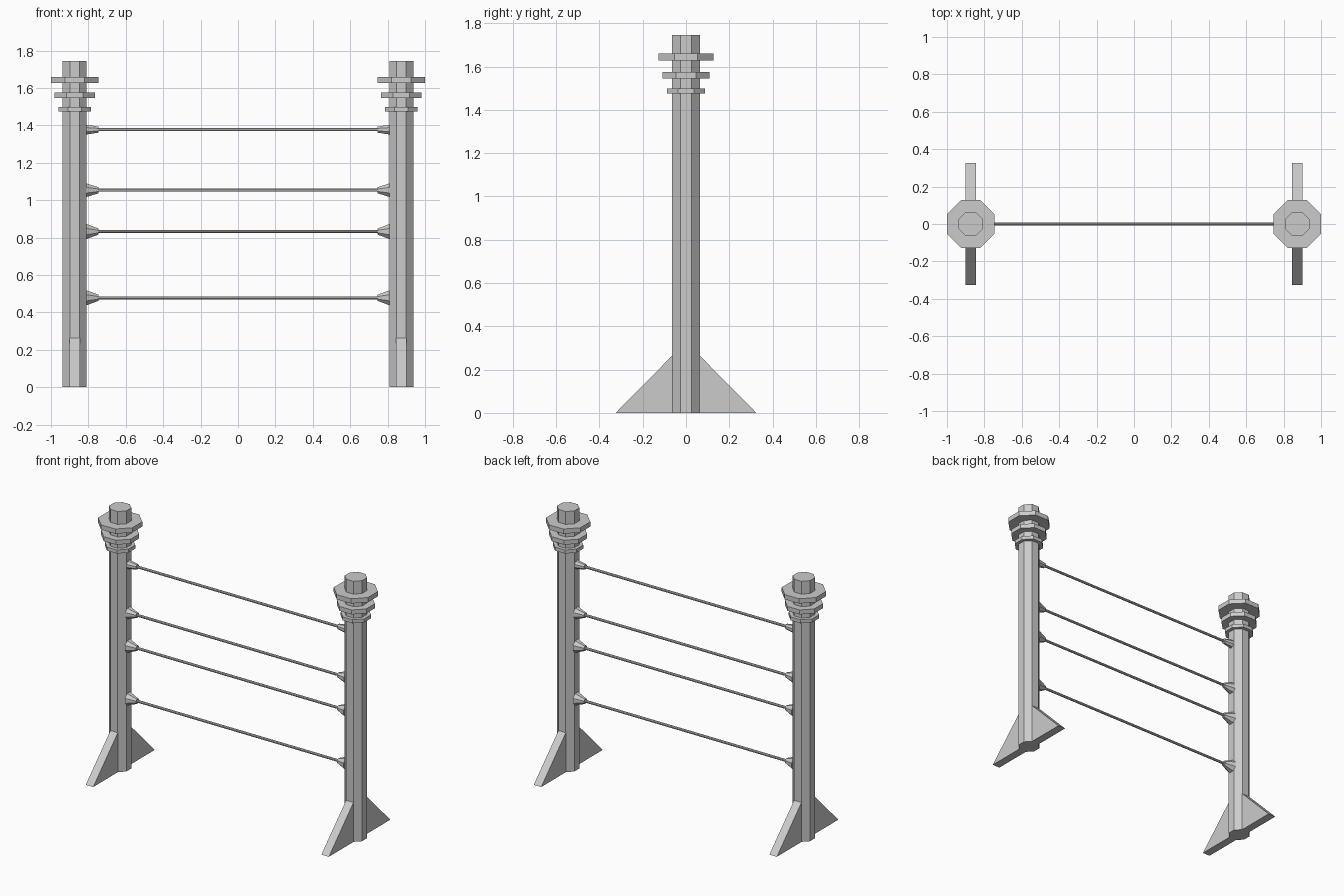
import bpy, bmesh
from math import pi, cos
from mathutils import Matrix

if "Cube" in bpy.data.objects:
    bpy.data.objects.remove(bpy.data.objects["Cube"])

PX = 0.873  # post centre distance from the middle


def finish(bm, name):
    bmesh.ops.recalc_face_normals(bm, faces=bm.faces)
    me = bpy.data.meshes.new(name)
    bm.to_mesh(me)
    bm.free()
    ob = bpy.data.objects.new(name, me)
    bpy.context.collection.objects.link(ob)
    return ob


def octagon(name, a1, a2, length, centre, axis='Z', sign=1):
    """Eight-sided tapered bar; a1 and a2 are centre-to-flat radii."""
    k = cos(pi / 8)
    rot = Matrix.Rotation(pi / 8, 4, 'Z')
    if axis == 'X':
        rot = Matrix.Rotation(sign * pi / 2, 4, 'Y') @ rot
    bm = bmesh.new()
    bmesh.ops.create_cone(bm, cap_ends=True, segments=8, radius1=a1 / k,
                          radius2=a2 / k, depth=length,
                          matrix=Matrix.Translation(centre) @ rot)
    return finish(bm, name)


def foot(name, x):
    """Triangular fins front and back, joined through the post."""
    bm = bmesh.new()
    prof = [(-0.325, 0), (0.325, 0), (0.063, 0.265), (-0.063, 0.265)]
    f = bm.faces.new([bm.verts.new((x - 0.0275, y, z)) for y, z in prof])
    ext = bmesh.ops.extrude_face_region(bm, geom=[f])
    bmesh.ops.translate(bm, vec=(0.055, 0, 0),
                        verts=[v for v in ext['geom'] if isinstance(v, bmesh.types.BMVert)])
    return finish(bm, name)


# wire heights with insulator base radius
wires = [(0.478, 0.040), (0.832, 0.040), (1.053, 0.036), (1.377, 0.026)]
# top rings: height, radius, thickness
rings = [(1.487, 0.087, 0.024), (1.56, 0.109, 0.03), (1.643, 0.127, 0.032)]

for side, s in (("left", -1), ("right", 1)):
    x = s * PX
    octagon(side + "_post", 0.064, 0.064, 1.745, (x, 0, 0.8725))
    foot(side + "_foot", x)
    for i, (z, r, t) in enumerate(rings):
        octagon(f"{side}_ring_{i + 1}", r, r, t, (x, 0, z))
    # insulators taper from the post towards the middle
    for i, (z, r) in enumerate(wires):
        octagon(f"{side}_insulator_{i + 1}", r, 0.016, 0.065,
                (s * 0.7775, 0, z), 'X', -s)

# wires between the posts
for i, (z, r) in enumerate(wires):
    octagon(f"wire_{i + 1}", 0.008, 0.008, 1.5, (0, 0, z), 'X')
